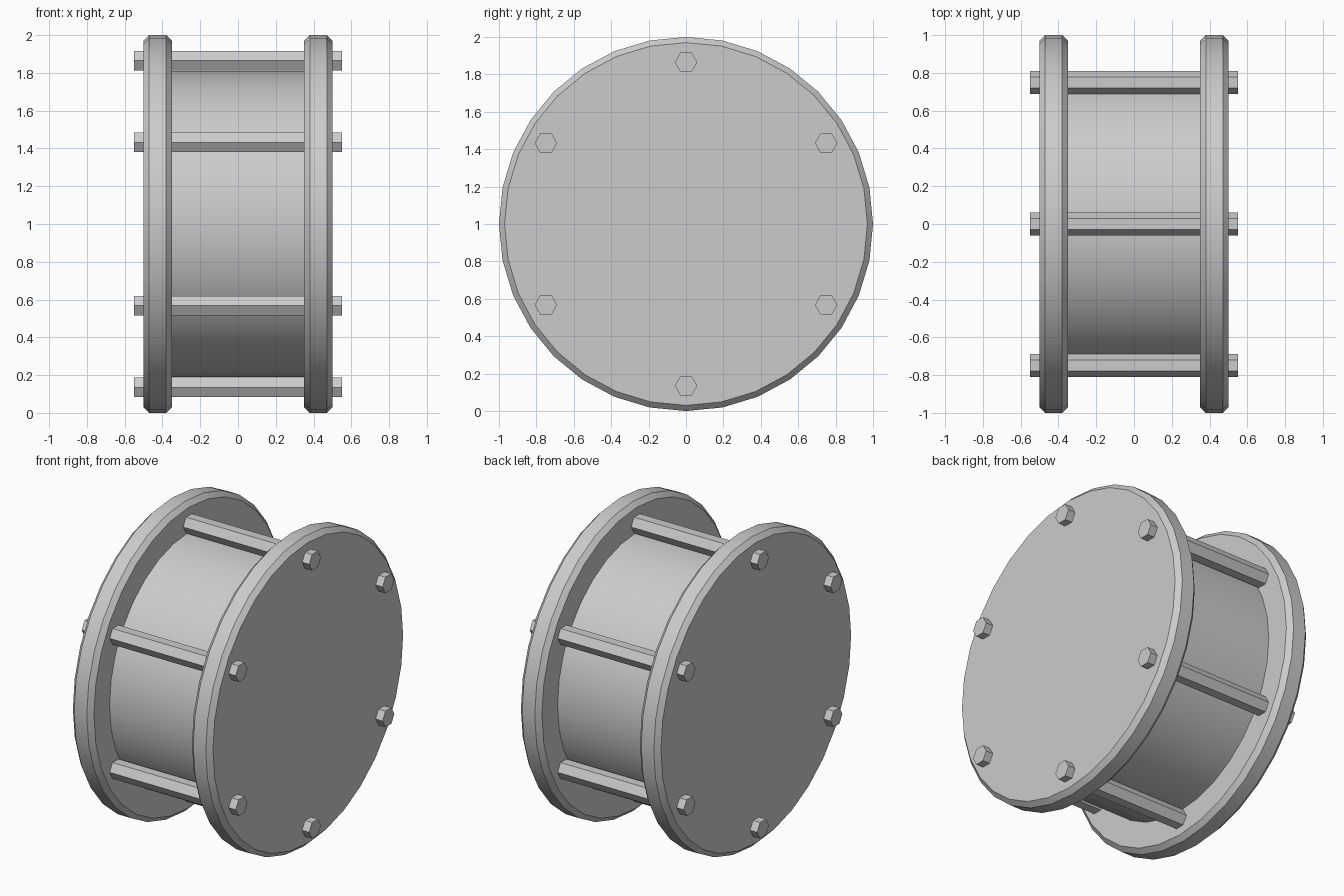
import bpy
from math import pi, sin, cos, radians

if "Cube" in bpy.data.objects:
    bpy.data.objects.remove(bpy.data.objects["Cube"])

AXIS_Z = 1.0      # height of the spool's axis
ROD_CIRCLE = 0.865


def x_cylinder(name, radius, length, sides, x=0.0, y=0.0, z=AXIS_Z):
    """Cylinder lying along x, with a vertex pointing towards +y."""
    bpy.ops.mesh.primitive_cylinder_add(
        vertices=sides, radius=radius, depth=length,
        location=(x, y, z), rotation=(0, pi / 2, 0))
    ob = bpy.context.object
    ob.name = name
    bpy.ops.object.transform_apply(location=False, rotation=True, scale=False)
    return ob


# central drum
x_cylinder("drum", 0.81, 0.72, 32)
bpy.ops.object.shade_smooth_by_angle(angle=radians(30))

# end flanges with chamfered rims
for side, name in ((-1, "left_flange"), (1, "right_flange")):
    flange = x_cylinder(name, 1.0, 0.15, 32, x=side * 0.425)
    bevel = flange.modifiers.new("chamfer", 'BEVEL')
    bevel.width = 0.03
    bevel.segments = 1
    bevel.limit_method = 'ANGLE'
    bevel.angle_limit = radians(40)
    bpy.ops.object.modifier_apply(modifier=bevel.name)
    bpy.ops.object.shade_smooth_by_angle(angle=radians(30))

# six hexagonal tie rods passing through both flanges
for i in range(6):
    a = radians(90 + 60 * i)
    x_cylinder(f"tie_rod_{i + 1}", 0.06, 1.1, 6,
               y=ROD_CIRCLE * cos(a), z=AXIS_Z + ROD_CIRCLE * sin(a))
